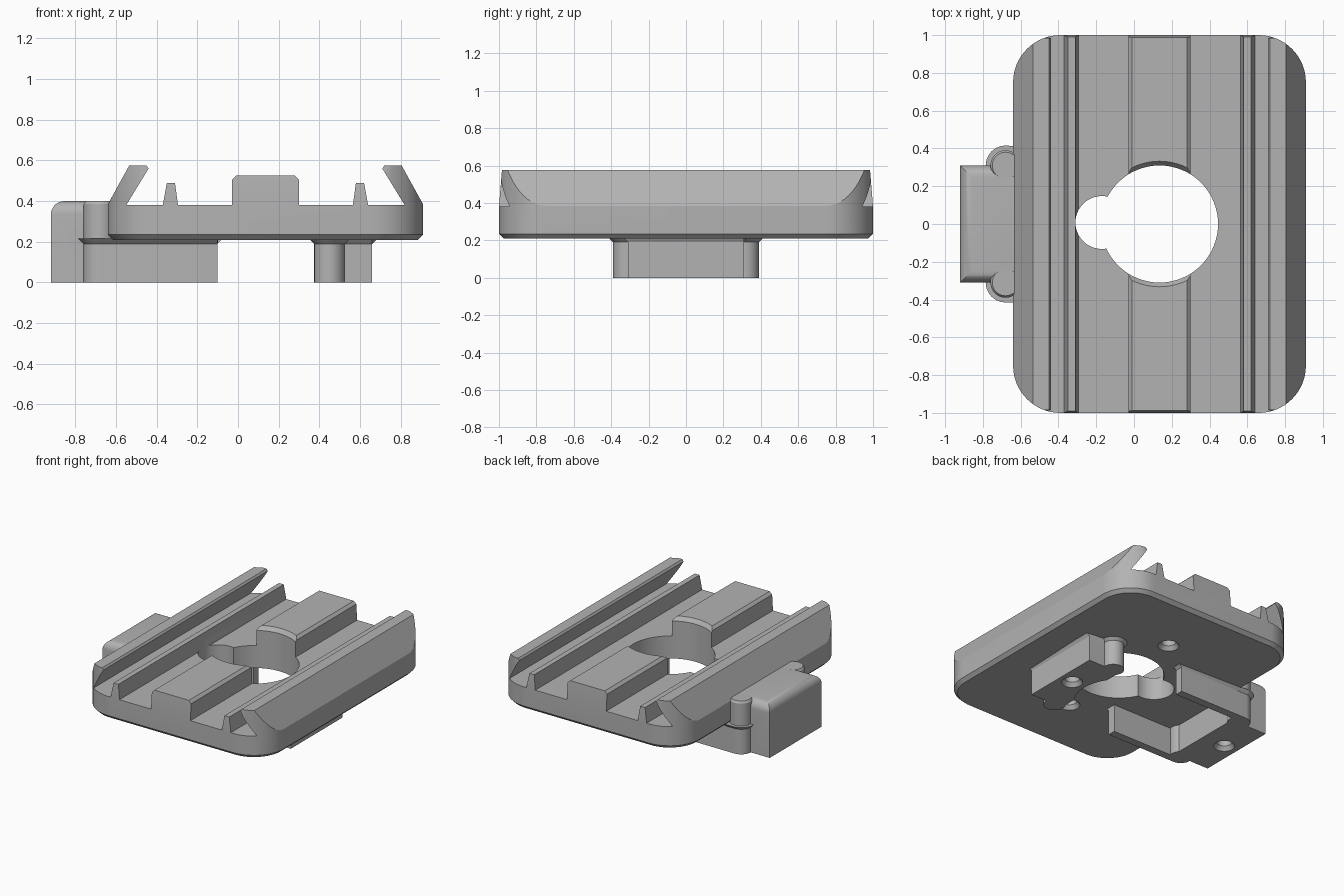
import bpy, bmesh, math
from mathutils import Vector

cube = bpy.data.objects.get("Cube")
if cube:
    bpy.data.objects.remove(cube, do_unlink=True)

grey = bpy.data.materials.new("plain_grey")
grey.use_nodes = True
COLOUR = (0.45, 0.45, 0.45, 1)
grey.diffuse_color = COLOUR
grey.node_tree.nodes["Principled BSDF"].inputs["Base Color"].default_value = COLOUR

CX = 0.135  # centre line of the plate
BASE = 0.21  # underside of the plate


def loft(name, rings):
    """Closed solid through rings of equal point count."""
    bm = bmesh.new()
    loops = [[bm.verts.new(p) for p in ring] for ring in rings]
    n = len(loops[0])
    for a, b in zip(loops, loops[1:]):
        for i in range(n):
            j = (i + 1) % n
            bm.faces.new((a[i], a[j], b[j], b[i]))
    bm.faces.new(loops[0][::-1])
    bm.faces.new(loops[-1])
    bmesh.ops.recalc_face_normals(bm, faces=bm.faces)
    mesh = bpy.data.meshes.new(name)
    bm.to_mesh(mesh)
    bm.free()
    mesh.materials.append(grey)
    obj = bpy.data.objects.new(name, mesh)
    bpy.context.collection.objects.link(obj)
    return obj


def rect(x0, x1, y0, y1, z, radii=(0, 0, 0, 0), inset=0.0):
    """Rectangle with a radius per corner (+x+y, -x+y, -x-y, +x-y)."""
    x0, x1, y0, y1 = x0 + inset, x1 - inset, y0 + inset, y1 - inset
    pts = []
    corners = ((x1, y1, -1, -1), (x0, y1, 1, -1), (x0, y0, 1, 1), (x1, y0, -1, 1))
    for k, (x, y, sx, sy) in enumerate(corners):
        r = max(radii[k] - inset, 0)
        steps = 16 if radii[k] else 0
        for i in range(steps + 1):
            a = (k + i / max(steps, 1)) * math.pi / 2
            pts.append((x + sx * r + r * math.cos(a), y + sy * r + r * math.sin(a), z))
    return pts


def circle(x, y, r, z, n=64):
    return [(x + r * math.cos(math.tau * i / n), y + r * math.sin(math.tau * i / n), z)
            for i in range(n)]


def box(name, x0, x1, y0, y1, z0, z1):
    return loft(name, [rect(x0, x1, y0, y1, z) for z in (z0, z1)])


def turned(name, x, y, steps):
    return loft(name, [circle(x, y, r, z) for r, z in steps])


def combine(target, cutter, operation="DIFFERENCE"):
    mod = target.modifiers.new("cut", "BOOLEAN")
    mod.operation, mod.object, mod.solver = operation, cutter, "EXACT"
    bpy.context.view_layer.objects.active = target
    bpy.ops.object.modifier_apply(modifier=mod.name)
    bpy.data.objects.remove(cutter, do_unlink=True)


def screw_hole(target, x, y, z):
    combine(target, turned("screw_cutter", x, y,
                           [(0.08, z - 0.01), (0.05, z + 0.03), (0.05, z + 0.11)]))


# Plate: ridged cross-section, mirrored about its centre line
half = [(0.165, 0.38), (0.165, 0.505), (0.145, 0.525)]
rib = [(0.505, 0.38), (0.485, 0.49), (0.445, 0.49), (0.43, 0.38)]
flange = [(0.775, BASE), (0.775, 0.385), (0.67, 0.575), (0.585, 0.575), (0.575, 0.56), (0.685, 0.38)]
right = flange + rib + half
profile = right + [(-x, z) for x, z in reversed(right)]
plate = loft("rail_plate", [[(CX + x, y, z) for x, z in profile] for y in (-1.1, 1.1)])

# Rounded corners and lower chamfer
rounding = (0.25,) * 4
combine(plate, loft("plan_shape", [
    rect(CX - 0.775, CX + 0.775, -1, 1, z, rounding, d)
    for z, d in ((BASE, 0.025), (BASE + 0.025, 0), (0.7, 0))]), "INTERSECT")

# Slightly leaning ends of ribs and flanges
lean = [(-1.2, 0), (1.2, 0), (1.2, 0.38), (1, 0.38), (0.982, 0.6),
        (-0.982, 0.6), (-1, 0.38), (-1.2, 0.38)]
combine(plate, loft("end_shape", [[(x, y, z) for y, z in lean] for x in (-2, 2)]), "INTERSECT")

# Keyhole opening, flared where it meets the centre ridge
combine(plate, turned("hole_cutter", CX, 0,
                      [(0.31, 0), (0.31, 0.495), (0.34, 0.535), (0.34, 0.7)]))
combine(plate, turned("slot_cutter", -0.17, 0.008, [(0.14, 0), (0.14, 0.7)]))
for y in (-0.53, 0.53):
    screw_hole(plate, CX, y, BASE)

# U-shaped bracket below the plate, flared against it
bracket = loft("side_bracket", [
    rect(-0.76, -0.10, -0.39, 0.39, z, (0, 0.08, 0.08, 0), d)
    for z, d in ((0, 0), (0.19, 0), (BASE + 0.005, -0.025))])

# Outer tab with rounded upper edges
levels = [(0, 0)] + [(0.335 + 0.065 * math.sin(a), 0.065 * (1 - math.cos(a)))
                     for a in (i * math.pi / 16 for i in range(9))]
tab = loft("side_tab", [rect(-0.92, -0.56, -0.31, 0.31, z, inset=d) for z, d in levels])
pocket = (-0.62, 0.2, -0.33, 0.33, -0.1)
combine(bracket, box("pocket_cutter", *pocket, 0.3))
combine(tab, box("tab_cutter", *pocket, BASE))
combine(bracket, tab, "UNION")
screw_hole(bracket, -0.81, 0, 0)

# Round posts beside the tab
posts = []
for side, y in (("left", 0.31), ("right", -0.31)):
    posts.append(turned(side + "_post", -0.68, y, [(0.08, 0), (0.08, 0.385), (0.07, 0.4)]))

# Opposite foot, with rounded shoulders and a concave inner side
foot = loft("opposite_foot", [
    rect(0.39, 0.66, -0.31, 0.31, z, inset=d)
    for z, d in ((0, 0), (0.19, 0), (BASE + 0.005, -0.025))])
for y in (-0.315, 0.315):
    combine(foot, turned("shoulder", 0.45, y,
                         [(0.075, 0), (0.075, 0.19), (0.1, BASE + 0.005)]), "UNION")
combine(foot, turned("foot_cutter", CX, 0, [(0.31, -0.1), (0.31, 0.4)]))
screw_hole(foot, 0.555, 0, 0)

# Smooth curves while keeping edges sharp
bpy.ops.object.select_all(action="DESELECT")
for obj in [plate, bracket, foot] + posts:
    obj.select_set(True)
bpy.context.view_layer.objects.active = plate
bpy.ops.object.shade_smooth_by_angle(angle=math.radians(25))
